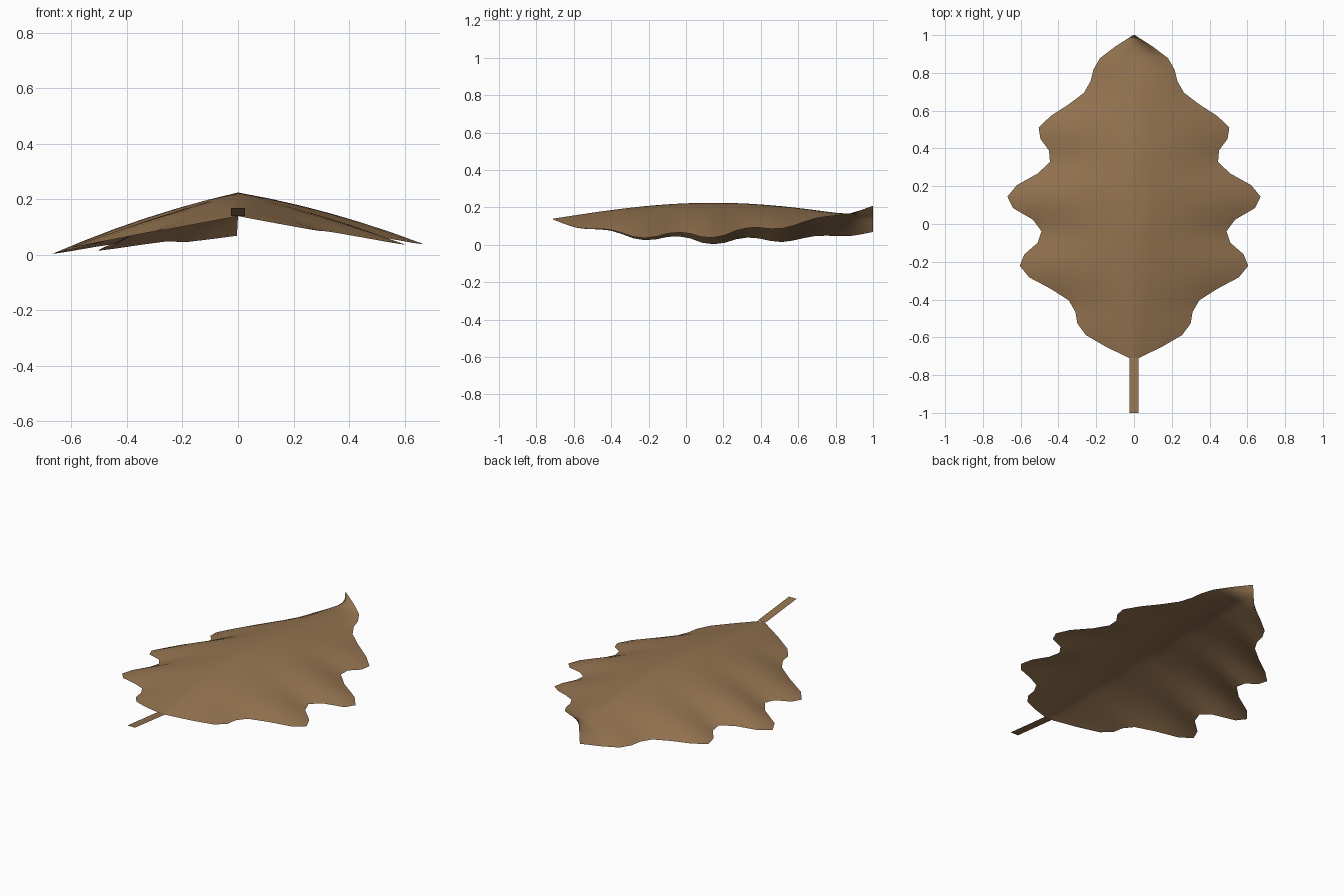
import bpy
import math

cube = bpy.data.objects.get("Cube")
if cube:
    bpy.data.objects.remove(cube, do_unlink=True)

# Dry leaf brown
brown = bpy.data.materials.new("dry_leaf_brown")
brown.use_nodes = True
color = (0.30, 0.175, 0.082, 1)
brown.diffuse_color = color
brown.node_tree.nodes["Principled BSDF"].inputs["Base Color"].default_value = color

BASE, TIP = -0.71, 1.0
SIDE = 6  # strips on each side of the midrib

# Half widths of the lobed outline, evenly spaced from base to tip
WIDTHS = [0.025, 0.15, 0.255, 0.30, 0.31, 0.345, 0.44, 0.555, 0.605, 0.58,
          0.51, 0.49, 0.535, 0.64, 0.67, 0.62, 0.51, 0.445, 0.45, 0.495,
          0.505, 0.44, 0.345, 0.265, 0.23, 0.215, 0.18, 0.10, 0.004]


def blade_point(t, s, width):
    """Arched midrib, drooping sides and a twist that grows to the tip."""
    arch = math.sin(math.pi * t)
    x = s * width
    z = 0.14 + 0.085 * arch - 0.2 * abs(x) - 0.07 * s * s * arch + 0.07 * s * t * t
    return x, BASE + (TIP - BASE) * t, z


def grid_object(name, rows):
    """Smooth sheet joining rows of points."""
    n = len(rows[0])
    verts = [p for row in rows for p in row]
    faces = [(r * n + c, r * n + c + 1, (r + 1) * n + c + 1, (r + 1) * n + c)
             for r in range(len(rows) - 1) for c in range(n - 1)]
    mesh = bpy.data.meshes.new(name)
    mesh.from_pydata(verts, [], faces)
    mesh.materials.append(brown)
    mesh.shade_smooth()
    obj = bpy.data.objects.new(name, mesh)
    bpy.context.collection.objects.link(obj)
    return obj


# Leaf blade
last = len(WIDTHS) - 1
grid_object("leaf_blade", [
    [blade_point(i / last, c / SIDE, w) for c in range(-SIDE, SIDE + 1)]
    for i, w in enumerate(WIDTHS)])

# Flat stem, rising slightly towards its free end
grid_object("leaf_stem", [
    [(-0.025, y, z), (0.025, y, z)] for y, z in ((-1.0, 0.17), (BASE, 0.14))])
